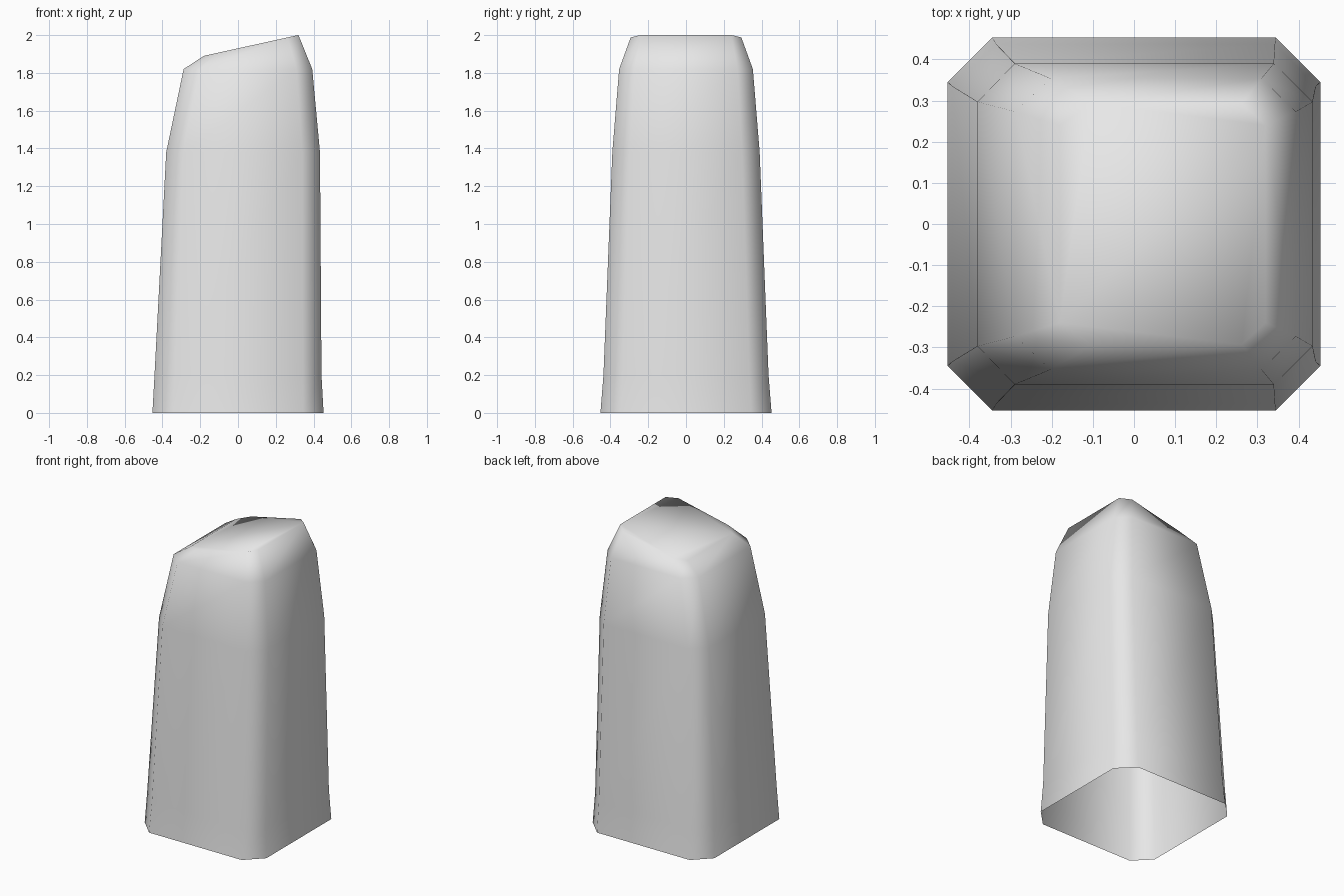
import bpy, bmesh

if "Cube" in bpy.data.objects:
    bpy.data.objects.remove(bpy.data.objects["Cube"])

# Cross-sections: height, left x, right x, half depth,
# left/right x of the long sides, half depth of the short sides
SECTIONS = [
    (0.00, -0.453, 0.453, 0.453, -0.345, 0.345, 0.345),
    (0.20, -0.442, 0.442, 0.437, -0.335, 0.343, 0.335),
    (1.38, -0.380, 0.434, 0.390, -0.290, 0.340, 0.297),
    (1.82, -0.288, 0.393, 0.354, -0.203, 0.310, 0.273),
    (None, -0.180, 0.320, 0.293, -0.105, 0.262, 0.240),   # slanted top
]


def ring(bm, z, x0, x1, y, cx0, cx1, cy):
    """Octagonal ring; the top one follows the slanted plane."""
    pts = [(cx0, -y), (cx1, -y), (x1, -cy), (x1, cy),
           (cx1, y), (cx0, y), (x0, cy), (x0, -cy)]
    return [bm.verts.new((px, py, 1.93 + 0.22 * px if z is None else z))
            for px, py in pts]


# Tapered cap shell, open underneath
bm = bmesh.new()
rings = [ring(bm, *s) for s in SECTIONS]
for low, high in zip(rings, rings[1:]):
    for i in range(8):
        j = (i + 1) % 8
        bm.faces.new((low[i], low[j], high[j], high[i]))
bm.faces.new(rings[-1])
for f in bm.faces:
    f.smooth = True
mesh = bpy.data.meshes.new("tapered_cap")
bm.to_mesh(mesh)
bm.free()

grey = bpy.data.materials.new("light grey")
grey.diffuse_color = (0.8, 0.8, 0.8, 1)
grey.use_nodes = True
grey.node_tree.nodes["Principled BSDF"].inputs["Base Color"].default_value = grey.diffuse_color
mesh.materials.append(grey)
cap = bpy.data.objects.new("tapered_cap", mesh)
bpy.context.collection.objects.link(cap)
